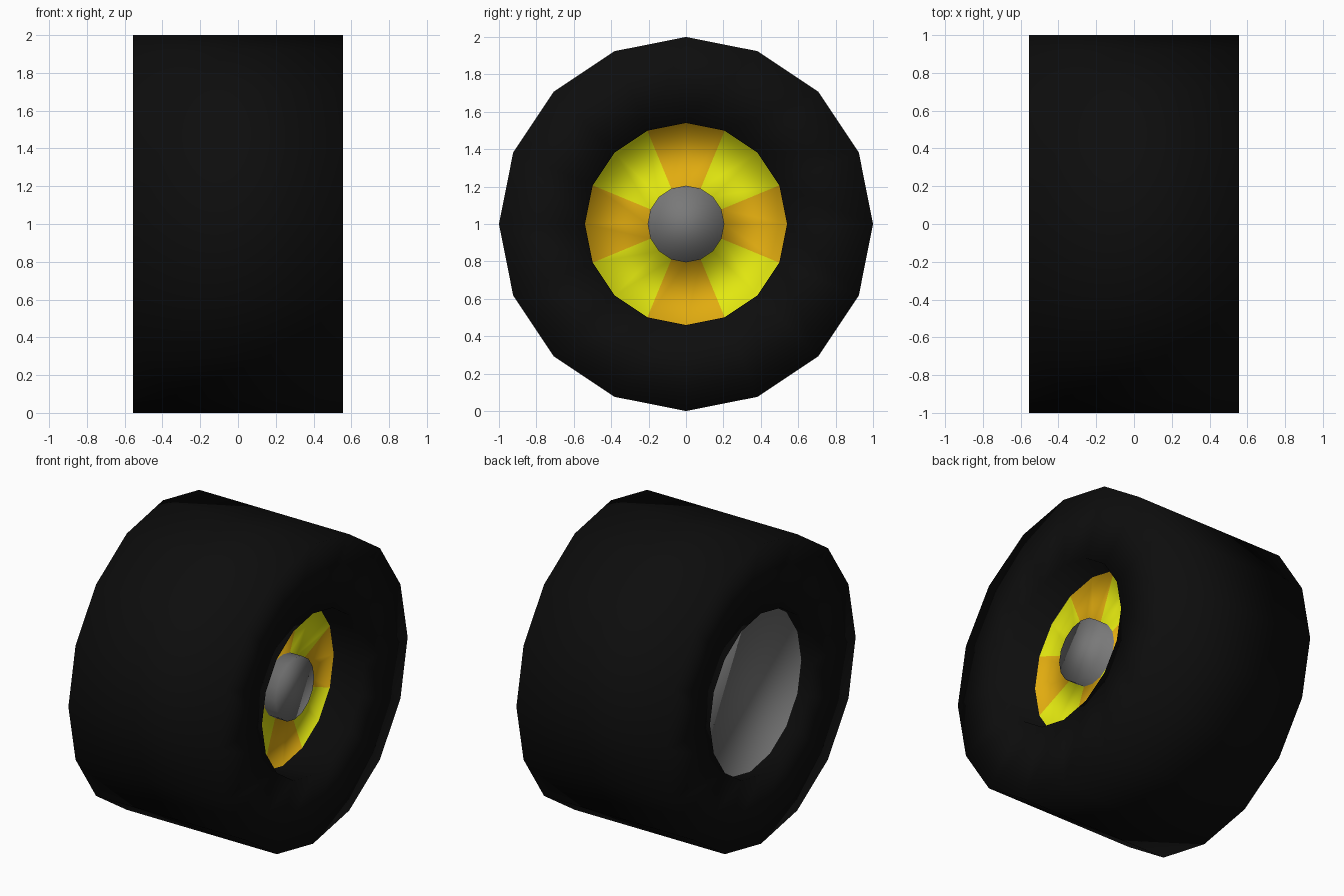
import bpy, bmesh, math

if "Cube" in bpy.data.objects:
    bpy.data.objects.remove(bpy.data.objects["Cube"])

SIDES = 16
CENTRE_Z = 1.0


def material(name, r, g, b):
    m = bpy.data.materials.new(name)
    m.diffuse_color = (r, g, b, 1)
    m.use_nodes = True
    m.node_tree.nodes["Principled BSDF"].inputs["Base Color"].default_value = m.diffuse_color
    return m


mats = [material("black rubber", 0.004, 0.004, 0.004),
        material("grey metal", 0.19, 0.19, 0.19),
        material("orange paint", 0.75, 0.41, 0.005),
        material("yellow paint", 0.76, 0.80, 0.005)]
BLACK, GREY, ORANGE, YELLOW = range(4)

# Wheel profile (x, radius) from the back disc, round the tyre, to the hub
profile = [(-0.475, 0.54), (-0.555, 0.54), (-0.555, 1.0), (0.555, 1.0),
           (0.555, 0.54), (0.33, 0.54), (0.33, 0.205), (0.42, 0.205)]
# Colour of each band between profile points (None = painted rim segments)
bands = [BLACK, BLACK, BLACK, BLACK, BLACK, None, GREY]

bm = bmesh.new()
rings = []
for x, r in profile:
    ring = []
    for k in range(SIDES):
        a = 2 * math.pi * k / SIDES
        ring.append(bm.verts.new((x, r * math.cos(a), CENTRE_Z + r * math.sin(a))))
    rings.append(ring)

for i, colour in enumerate(bands):
    for k in range(SIDES):
        n = (k + 1) % SIDES
        f = bm.faces.new((rings[i][k], rings[i][n], rings[i + 1][n], rings[i + 1][k]))
        # rim: pairs of segments alternate orange and yellow
        rim = ORANGE if ((k + 1) // 2) % 2 == 0 else YELLOW
        f.material_index = rim if colour is None else colour

# Back disc and hub cap
for ring in (rings[0], rings[-1]):
    bm.faces.new(ring).material_index = GREY

bmesh.ops.recalc_face_normals(bm, faces=bm.faces)
for f in bm.faces:
    f.smooth = True

mesh = bpy.data.meshes.new("wheel")
bm.to_mesh(mesh)
bm.free()
for m in mats:
    mesh.materials.append(m)
wheel = bpy.data.objects.new("wheel", mesh)
bpy.context.collection.objects.link(wheel)
